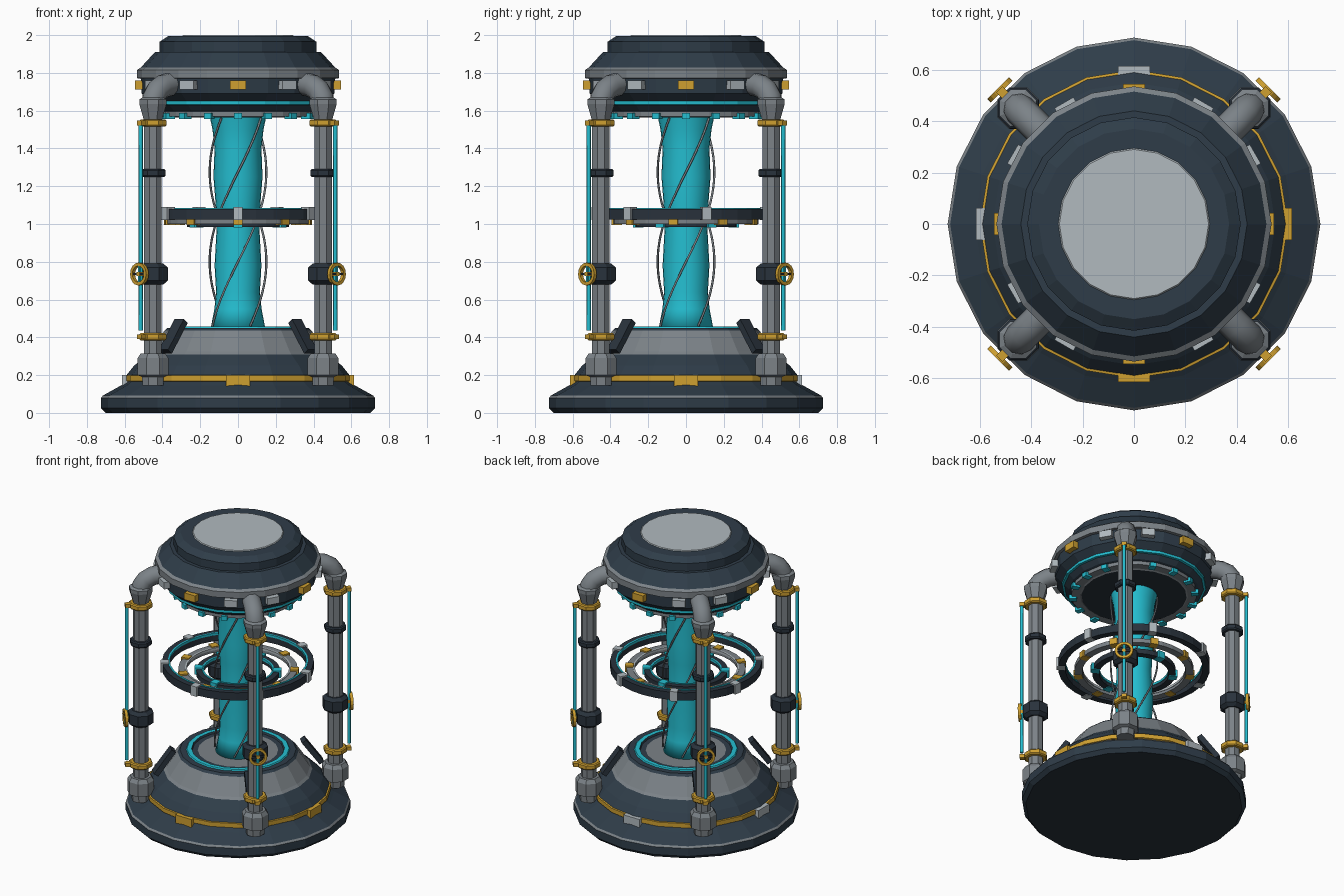
import bpy, bmesh
from math import sin, cos, pi, radians
from mathutils import Matrix, Vector

if "Cube" in bpy.data.objects:
    bpy.data.objects.remove(bpy.data.objects["Cube"])


def material(name, rgb):
    m = bpy.data.materials.new(name)
    m.use_nodes = True
    m.diffuse_color = (*rgb, 1)
    m.node_tree.nodes["Principled BSDF"].inputs["Base Color"].default_value = (*rgb, 1)
    return m


NAVY = material("dark navy", (0.028, 0.046, 0.066))
CHAR = material("charcoal", (0.022, 0.032, 0.045))
STEEL = material("steel grey", (0.2, 0.225, 0.245))
LIGHT = material("light grey", (0.44, 0.49, 0.52))
CYAN = material("glowing cyan", (0.018, 0.52, 0.64))
GOLD = material("gold", (0.62, 0.35, 0.03))


def finish(name, bm, mats, matrix=None, smooth=False):
    bmesh.ops.recalc_face_normals(bm, faces=bm.faces)
    mesh = bpy.data.meshes.new(name)
    bm.to_mesh(mesh)
    bm.free()
    for m in mats:
        mesh.materials.append(m)
    ob = bpy.data.objects.new(name, mesh)
    bpy.context.collection.objects.link(ob)
    if matrix:
        ob.matrix_world = matrix
    if smooth:
        for p in mesh.polygons:
            p.use_smooth = True
    return ob


def lathe(name, start, steps, sides=20, closed=False, matrix=None, smooth=False):
    """Turn a profile; each step is (radius, z, material of the band leading to it)."""
    bm = bmesh.new()
    mats = []

    def ring(r, z):
        if r == 0:
            return [bm.verts.new((0, 0, z))] * sides
        return [bm.verts.new((r * cos(2 * pi * i / sides), r * sin(2 * pi * i / sides), z))
                for i in range(sides)]

    first = prev = ring(*start)
    for k, (r, z, mat) in enumerate(steps):
        cur = first if closed and k == len(steps) - 1 else ring(r, z)
        if mat not in mats:
            mats.append(mat)
        for i in range(sides):
            j = (i + 1) % sides
            quad = list(dict.fromkeys((prev[i], prev[j], cur[j], cur[i])))
            bm.faces.new(quad).material_index = mats.index(mat)
        prev = cur
    return finish(name, bm, mats, matrix, smooth)


def hoop(name, inner, outer, low, high, mat, sides=20, matrix=None):
    return lathe(name, (inner, low), [(outer, low, mat), (outer, high, mat),
                 (inner, high, mat), (inner, low, mat)], sides, True, matrix)


def block(name, angle, r, z, size, mat, tilt=0):
    """Box at a polar position; size is radial, tangential, vertical."""
    bm = bmesh.new()
    bmesh.ops.create_cube(bm, size=1, matrix=Matrix.Diagonal((*size, 1)))
    place = (Matrix.Rotation(radians(angle), 4, 'Z') @ Matrix.Translation((r, 0, z))
             @ Matrix.Rotation(radians(tilt), 4, 'Y'))
    return finish(name, bm, [mat], place)


def tube(name, points, radius, mat, res=2):
    curve = bpy.data.curves.new(name, 'CURVE')
    curve.dimensions = '3D'
    curve.bevel_depth, curve.bevel_resolution = radius, res
    curve.use_fill_caps = True
    line = curve.splines.new('POLY')
    line.points.add(len(points) - 1)
    for p, co in zip(line.points, points):
        p.co = (*co, 1)
    temp = bpy.data.objects.new(name + "_path", curve)
    bpy.context.collection.objects.link(temp)
    bpy.context.view_layer.update()
    mesh = bpy.data.meshes.new_from_object(temp.evaluated_get(bpy.context.evaluated_depsgraph_get()))
    bpy.data.objects.remove(temp)
    mesh.materials.clear()
    mesh.materials.append(mat)
    for p in mesh.polygons:
        p.use_smooth = True
    ob = bpy.data.objects.new(name, mesh)
    bpy.context.collection.objects.link(ob)
    return ob


# Stepped base with gold band and recessed floor
lathe("base", (0, 0), [
    (0.7, 0, CHAR), (0.725, 0.025, NAVY), (0.725, 0.08, NAVY), (0.715, 0.092, STEEL),
    (0.62, 0.145, NAVY), (0.59, 0.165, NAVY), (0.6, 0.168, GOLD), (0.6, 0.198, GOLD),
    (0.59, 0.2, GOLD), (0.55, 0.25, NAVY), (0.48, 0.31, NAVY), (0.465, 0.325, STEEL),
    (0.39, 0.435, STEEL), (0.375, 0.45, NAVY), (0.335, 0.45, NAVY), (0.33, 0.458, CYAN),
    (0.3, 0.458, CYAN), (0.295, 0.445, NAVY), (0.26, 0.445, NAVY), (0, 0.445, STEEL)])
for angle, mat in ((-90, GOLD), (0, GOLD), (90, LIGHT), (180, LIGHT)):
    block("base_plate", angle, 0.597, 0.172, (0.035, 0.125, 0.058), mat)

# Domed cap
lathe("cap", (0, 1.565), [
    (0.34, 1.565, CHAR), (0.35, 1.57, STEEL), (0.405, 1.57, STEEL), (0.405, 1.595, STEEL),
    (0.42, 1.6, NAVY), (0.45, 1.63, NAVY), (0.465, 1.632, CYAN), (0.465, 1.65, CYAN),
    (0.47, 1.655, NAVY), (0.51, 1.69, NAVY), (0.515, 1.77, NAVY), (0.535, 1.772, STEEL),
    (0.535, 1.815, STEEL), (0.515, 1.828, STEEL), (0.44, 1.91, NAVY), (0.415, 1.91, NAVY),
    (0.415, 1.965, NAVY), (0.37, 1.995, NAVY), (0.295, 1.995, NAVY), (0.29, 2.0, LIGHT),
    (0, 2.0, LIGHT)])
for i in range(12):
    block("cap_stud", i * 30, 0.52, 1.737, (0.05, 0.085, 0.048), LIGHT if i % 3 else GOLD)
for i in range(16):
    block("cap_lamp", i * 22.5, 0.395, 1.572, (0.05, 0.04, 0.03), CYAN)

# Energy column with spiralling wires
lathe("energy_column", (0, 0.445), [
    (r, z, CYAN) for r, z in ((0.145, 0.445), (0.125, 0.55), (0.116, 0.64), (0.124, 0.78),
                              (0.113, 0.98), (0.118, 1.1), (0.13, 1.25), (0.124, 1.4),
                              (0.135, 1.5), (0.15, 1.57))], 24, smooth=True)
for k in range(4):
    path = []
    for i in range(33):
        z = 0.46 + 1.1 * i / 32
        a = 2 * pi * (z - 0.8) / 1.9 + k * pi / 2
        path.append((0.15 * cos(a), 0.15 * sin(a), z))
    tube("spiral_wire", path, 0.006, STEEL, 1)

# Floating rings around the column
for name, inner, outer, low, high, mat, accent, n, stud in (
        ("outer_ring", 0.445, 0.49, 1.025, 1.08, CHAR, CYAN, 7, LIGHT),
        ("middle_ring", 0.335, 0.385, 1.0, 1.03, STEEL, LIGHT, 9, GOLD),
        ("inner_ring", 0.225, 0.27, 0.985, 1.02, CHAR, CYAN, 6, CYAN)):
    hoop(name, inner, outer, low, high, mat, 32)
    hoop(name + "_trim", inner - 0.004, inner + 0.008, high - 0.012, high + 0.004, accent, 32)
    for i in range(n):
        block(name + "_stud", -90 + 360 * i / n, (inner + outer) / 2 + 0.006,
              (low + high) / 2 + 0.003, (0.055, 0.05, high - low + 0.014), stud)

# Four corner pillars
for angle in (45, 135, 225, 315):
    turn = Matrix.Rotation(radians(angle), 4, 'Z')
    at = turn @ Matrix.Translation((0.637, 0, 0)) @ Matrix.Rotation(pi / 8, 4, 'Z')

    def part(name, start, steps, mat):
        lathe(name, (0, start[1]), [(r, z, mat) for r, z in (start, *steps, (0, steps[-1][1]))],
              8, matrix=at)

    part("pillar", (0.05, 0.2), [(0.05, 1.62)], STEEL)
    part("pillar_foot", (0.06, 0.145), [(0.062, 0.19), (0.088, 0.2), (0.088, 0.29),
                                        (0.07, 0.315)], STEEL)
    part("pillar_collar", (0.052, 1.55), [(0.078, 1.635), (0.078, 1.66), (0.06, 1.67)], STEEL)
    for z in (0.403, 1.535):
        part("gold_clamp", (0.07, z - 0.019), [(0.077, z - 0.012), (0.077, z + 0.012),
                                               (0.07, z + 0.019)], GOLD)
        block("tube_bracket", angle, 0.72, z, (0.04, 0.035, 0.025), GOLD)
    part("dark_clamp", (0.066, 1.25), [(0.073, 1.258), (0.073, 1.282), (0.066, 1.29)], CHAR)
    part("valve_body", (0.06, 0.68), [(0.085, 0.7), (0.085, 0.77), (0.06, 0.79)], CHAR)

    # Elbow into the cap
    tube("elbow_pipe", [turn @ Vector(p) for p in (
        (0.638, 0, 1.63), (0.63, 0, 1.67), (0.605, 0, 1.705), (0.56, 0, 1.73),
        (0.48, 0, 1.745))], 0.062, STEEL, 3)

    # Glowing tube and valve wheel on the outer side
    tube("light_tube", [turn @ Vector((0.728, 0, z)) for z in (0.435, 1.53)], 0.011, CYAN)
    face_out = turn @ Matrix.Translation((0.738, 0, 0.735)) @ Matrix.Rotation(pi / 2, 4, 'Y')
    hoop("valve_wheel", 0.043, 0.06, -0.01, 0.01, GOLD, 16, face_out)
    block("valve_stem", angle, 0.725, 0.735, (0.045, 0.022, 0.022), GOLD)
    block("valve_spoke", angle, 0.738, 0.735, (0.01, 0.095, 0.012), CHAR)
    block("valve_spoke", angle, 0.738, 0.735, (0.01, 0.012, 0.095), CYAN)

    # Sloping brace beside the base
    block("base_brace", angle, 0.485, 0.405, (0.035, 0.07, 0.2), CHAR, -36)
